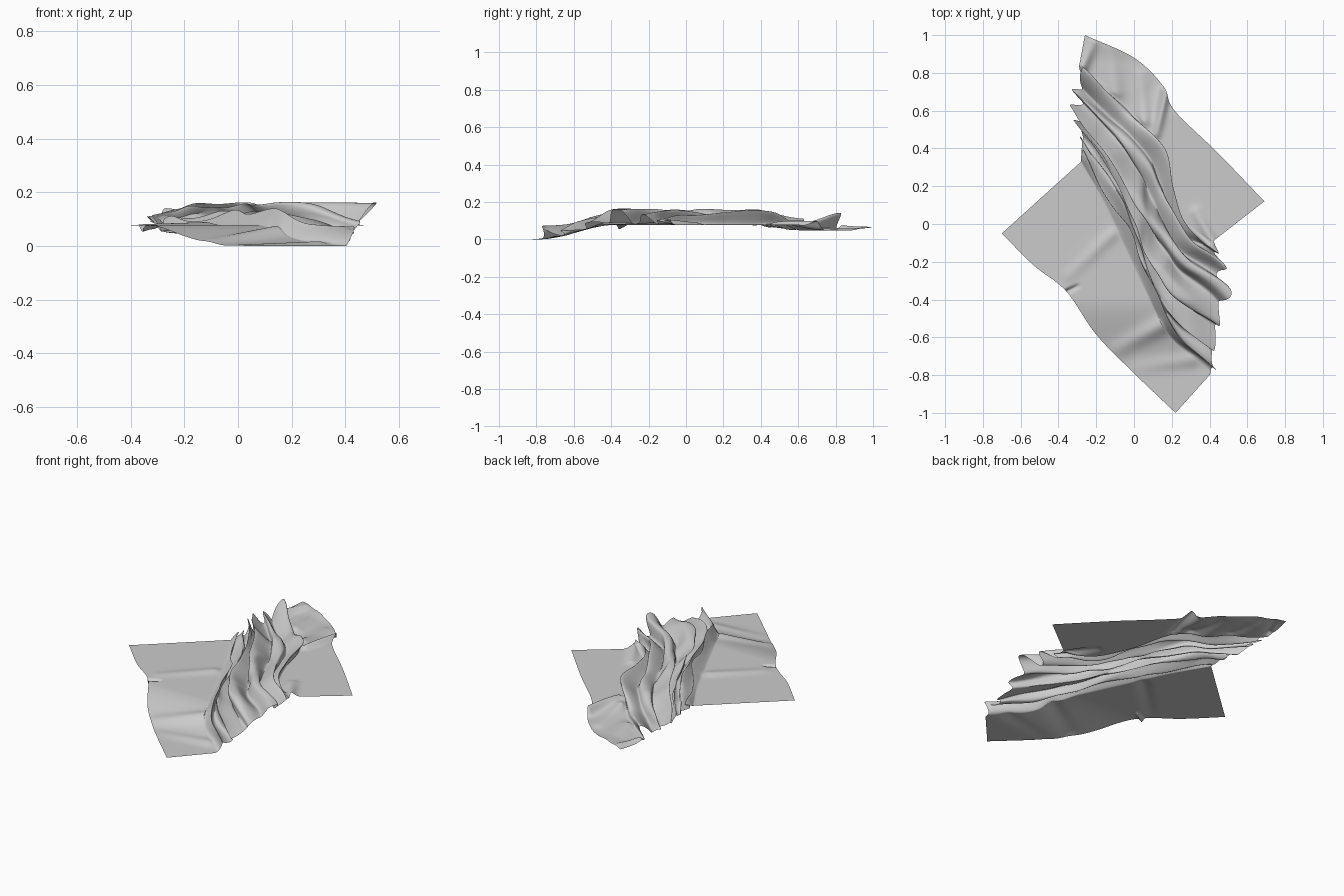
import bpy, math
from mathutils import Vector, noise

if "Cube" in bpy.data.objects:
    bpy.data.objects.remove(bpy.data.objects["Cube"])

# Plan guide lines running along the pleats: outer edges and bundle limits
GUIDES = [
    [(-.70, -.05), (-.53, -.22), (-.36, -.355), (-.20, -.585), (0, -.79), (.22, -1.0)],
    [(-.28, .33), (-.15, .10), (-.05, -.12), (.07, -.38), (.20, -.62), (.40, -.80)],
    [(-.29, .84), (-.07, .68), (.11, .47), (.18, .22), (.27, .03), (.42, -.09)],
    [(-.26, 1.0), (0, .88), (.155, .73), (.215, .60), (.45, .37), (.69, .12)],
]
NT = 180
SPANS = [40, 240, 40]          # columns: flat side, pleated bundle, flat side
PLEATS = 6


def smooth(a, b, x):
    x = min(1, max(0, (x - a) / (b - a)))
    return x * x * (3 - 2 * x)


def spline(pts, t):
    f = t * (len(pts) - 1)
    i = min(int(f), len(pts) - 2)
    f -= i
    p1, p2 = Vector(pts[i]), Vector(pts[i + 1])
    p0 = Vector(pts[i - 1]) if i else 2 * p1 - p2
    p3 = Vector(pts[i + 2]) if i + 2 < len(pts) else 2 * p2 - p1
    return .5 * (2 * p1 + (p2 - p0) * f + (2 * p0 - 5 * p1 + 4 * p2 - p3) * f * f
                 + (3 * p1 - p0 - 3 * p2 + p3) * f ** 3)


def ground(p):
    # stepped surface the cloth rests on
    low = 1 - smooth(-.78, -.38, p.y)
    back = smooth(.32, .46, p.y) * smooth(.38, .66, p.y - .9 * p.x)
    tip = smooth(.85, 1, p.y)
    return .077 * (1 - low) - .031 * back + .015 * tip


def crease(p, a, b, width, height):
    # soft single wrinkle between two plan points
    a, b = Vector(a), Vector(b)
    d = b - a
    k = min(1, max(0, (p - a).dot(d) / d.length_squared))
    dist = (p - a - d * k).length
    return height * math.exp(-(dist / width) ** 2) * (1 - .6 * k)


WRINKLES = [((-.12, -.06), (-.34, -.27), .035, .012), ((-.36, -.36), (-.30, -.33), .010, -.025),
            ((.18, -.52), (-.08, -.66), .045, .025), ((.30, -.72), (.02, -.76), .04, .012),
            ((.17, .70), (.12, .48), .025, .040), ((.05, .55), (.04, .78), .04, .025),
            ((-.10, .70), (-.12, .92), .045, .020), ((.42, -.10), (.33, .06), .03, .03),
            ((-.27, .84), (-.22, .95), .03, .03)]


def cloth_point(span, q, t):
    a, b = spline(GUIDES[span], t), spline(GUIDES[span + 1], t)
    p = a.lerp(b, q)
    z = ground(p) + sum(crease(p, *w) for w in WRINKLES)
    if span != 1:
        return Vector((p.x, p.y, max(0, z)))
    # leaning, wandering pleats inside the bundle, bulging at its free ends
    cross = Vector((.85, .50))
    along = Vector((.50, -.85))
    env = smooth(0, .06, q) * smooth(0, .12, 1 - q)
    bulge = math.sin(math.pi * q) ** .7
    p.x += bulge * (.05 * smooth(.72, 1, t) - .015 * smooth(.75, 1, 1 - t))
    n1 = noise.noise(Vector((q * 2.5, t * 2.4, 3.1)))
    n2 = noise.noise(Vector((q * 6, t * 4, 8.4)))
    n3 = noise.noise(Vector((q * 13, t * 7, 1.7)))
    w = 2 * math.pi * (PLEATS * q + .6 * n1 + .2 * n2 + .25 * math.sin(3 * t + 1))
    h = .5 - .5 * math.cos(w)
    amp = .85 + .7 * noise.noise(Vector((q * 5, t * 4, 5.5)))
    side = math.sin(2 * math.pi * (1.1 * q + .35 * t + .1))
    lean = .055 * side * h * amp + .014 * n3 + .02 * n2
    p = p + cross * lean * env + along * (2 * t - 1) * .06 * (h - .5) * env
    swell = bulge * (.7 + .3 * math.sin(math.pi * t))
    z = ground(p) + sum(crease(p, *c) for c in WRINKLES) * (1 - env)
    z += env * (.014 * swell + .062 * h * amp + .012 * n2 + .010 * n3)
    if z > .14:                # soft limit on the crests
        z = .14 + .028 * math.tanh((z - .14) / .028)
    return Vector((p.x, p.y, max(0, z)))


# Crumpled square of cloth, one continuous open sheet
cols = [(s, i / n) for s, n in enumerate(SPANS) for i in range(n)] + [(2, 1.0)]
verts = [cloth_point(s, q, j / NT) for j in range(NT + 1) for s, q in cols]
W = len(cols)
faces = [(j * W + i, (j + 1) * W + i, (j + 1) * W + i + 1, j * W + i + 1)
         for j in range(NT) for i in range(W - 1)]
mesh = bpy.data.meshes.new("crumpled_cloth")
mesh.from_pydata(verts, [], faces)
mesh.update()
cloth = bpy.data.objects.new("crumpled_cloth", mesh)
bpy.context.collection.objects.link(cloth)
for poly in mesh.polygons:
    poly.use_smooth = True
